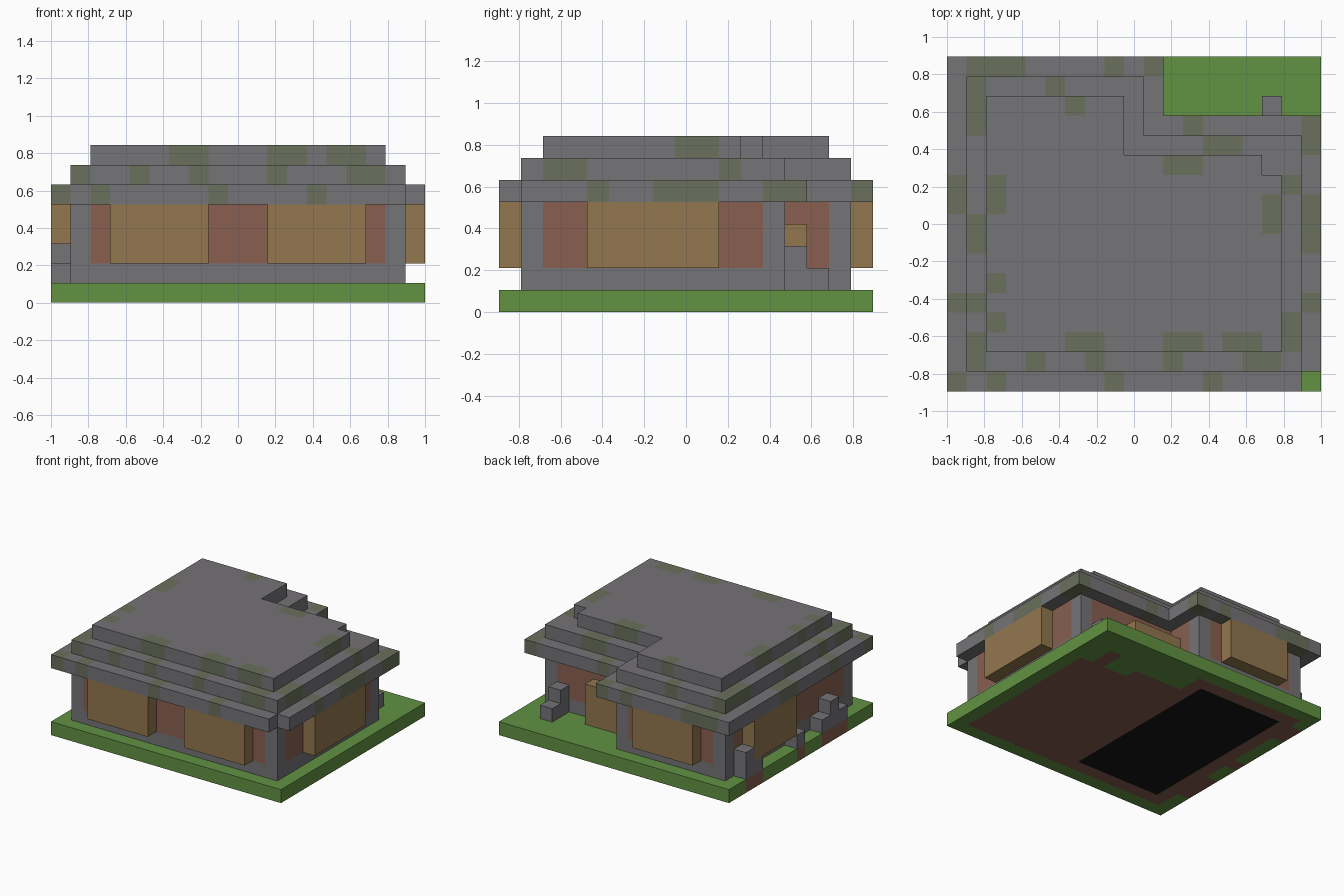
import bpy
import bmesh
from mathutils import Vector

if "Cube" in bpy.data.objects:
    bpy.data.objects.remove(bpy.data.objects["Cube"], do_unlink=True)

NX, NY = 19, 17          # plan size in blocks
U = 2 / NX               # block size


def make_material(name, *rgb):
    linear = [((c / 255 + 0.055) / 1.055) ** 2.4 for c in rgb] + [1]
    mat = bpy.data.materials.new(name)
    mat.use_nodes = True
    mat.diffuse_color = linear
    mat.node_tree.nodes["Principled BSDF"].inputs["Base Color"].default_value = linear
    return mat


STONE = make_material("stone_grey", 117, 115, 118)
MOSS = make_material("mossy_stone", 106, 112, 92)
GRASS = make_material("grass_green", 98, 146, 66)
WOOD = make_material("tan_wood", 146, 119, 78)
BRICK = make_material("red_brick", 137, 96, 80)
DIRT = make_material("dirt_brown", 132, 92, 78)
DARK = make_material("cellar_black", 20, 20, 20)


def block(x0, x1, y0, y1, z0, z1):
    """Set of block cells, all limits included."""
    return {(x, y, z) for x in range(x0, x1 + 1)
            for y in range(y0, y1 + 1) for z in range(z0, z1 + 1)}


def build(name, cells, colour, materials):
    """Outer skin of a set of blocks; colour(cell, normal) picks the material."""
    bm = bmesh.new()
    for cell in cells:
        for axis in range(3):
            for sign in (-1, 1):
                normal = Vector((0, 0, 0))
                normal[axis] = sign
                if tuple(int(c + n) for c, n in zip(cell, normal)) in cells:
                    continue
                side = Vector((0, 0, 0))
                side[(axis + 1) % 3] = 1
                up = normal.cross(side)
                middle = Vector(cell) + Vector((0.5, 0.5, 0.5)) + normal / 2
                corners = [middle + (a * side + b * up) / 2
                           for a, b in ((-1, -1), (1, -1), (1, 1), (-1, 1))]
                face = bm.faces.new([bm.verts.new(
                    ((p.x - NX / 2) * U, (p.y - NY / 2) * U, p.z * U)) for p in corners])
                face.material_index = materials.index(colour(cell, normal))
    bmesh.ops.remove_doubles(bm, verts=bm.verts[:], dist=U / 100)
    bmesh.ops.dissolve_limit(bm, angle_limit=0.01, verts=bm.verts[:],
                             edges=bm.edges[:], delimit={'MATERIAL'})
    mesh = bpy.data.meshes.new(name)
    bm.to_mesh(mesh)
    bm.free()
    for mat in materials:
        mesh.materials.append(mat)
    obj = bpy.data.objects.new(name, mesh)
    bpy.context.collection.objects.link(obj)


def plain(name, cells, mat):
    build(name, cells, lambda cell, normal: mat, [mat])


# L-shaped plan: a deep west wing and a shallower east wing, shrunk by a margin
def plan(margin, z0, z1):
    return (block(margin, 10 - margin, margin, 16 - margin, z0, z1)
            | block(margin, 18 - margin, margin, 13 - margin, z0, z1))


# Loose stones and the door, which stand on dirt
stones = {"corner_stone": block(0, 0, 14, 14, 1, 2),
          "panel_stone": block(0, 0, 13, 13, 1, 1),
          "middle_stone": block(0, 0, 8, 8, 1, 1),
          "stone_pile": block(0, 0, 3, 5, 1, 1) | block(0, 0, 4, 4, 2, 2),
          "yard_stones": block(16, 16, 13, 14, 1, 1) | block(16, 16, 13, 13, 2, 2)}
for stone_name, stone_cells in stones.items():
    plain(stone_name, stone_cells, STONE)

door = block(10, 13, 13, 13, 1, 3)
plain("back_door", door, WOOD)

# Ground slab: dirt below everything built, a dark cellar floor below the west wing
built = plan(1, 1, 1) | door | set().union(*stones.values())
dirt = {(x, y) for x, y, z in built}
cellar = {(x, y) for x, y, z in block(2, 8, 2, 14, 0, 0)}


def ground_colour(cell, normal):
    if cell[:2] in cellar and normal.z < 0:
        return DARK
    return DIRT if cell[:2] in dirt else GRASS


build("ground_slab", block(0, NX - 1, 0, NY - 1, 0, 0), ground_colour,
      [GRASS, DIRT, DARK])

# Walls: stone footing and corner pillars, brick between
pillars = {(1, 1), (17, 1), (17, 12), (9, 12), (9, 15), (1, 15)}


def wall_colour(cell, normal):
    return STONE if cell[2] == 1 or cell[:2] in pillars else BRICK


build("walls", plan(1, 1, 4) - plan(2, 1, 4), wall_colour, [STONE, BRICK])

# Projecting wooden window panels
panels = {"front_right_panel": (3, 7, 0, 0), "front_left_panel": (11, 15, 0, 0),
          "back_panel": (3, 7, 16, 16), "left_side_panel": (18, 18, 4, 9),
          "right_side_panel": (0, 0, 9, 13)}
for panel_name, limits in panels.items():
    plain(panel_name, block(*limits, 2, 4), WOOD)

# Stepped roof: mossy blocks along the front, back, east and west edge of each tier
MOSS_ROWS = [
    ("lower_roof", (0, 2, 8, 13), (1, 2, 3, 8, 10, 12), (4, 7, 8, 9, 12, 13), (0, 4, 9, 10)),
    ("middle_roof", (1, 4, 7, 11, 15, 16), (1, 5, 13, 14), (2, 3, 10), (2, 4, 7, 8, 13, 14)),
    ("upper_roof", (6, 7, 11, 12, 14, 15), (6, 11, 12), (8, 9), (3, 5, 9, 10)),
]
for tier, (name, front, back, east, west) in enumerate(MOSS_ROWS):
    level = 5 + tier
    mossy = {(x, tier) for x in front} | {(18 - tier, y) for y in east}
    mossy |= {(tier, y) for y in west}
    mossy |= {(x, (16 if x <= 10 - tier else 13) - tier) for x in back}
    cells = plan(tier, level, level)
    # One corner block is missing from the lowest and the highest tier
    cells -= {(18, 0, 5), (16, 11, 7)}
    build(name, cells,
          lambda cell, normal: MOSS if cell[:2] in mossy else STONE, [STONE, MOSS])
